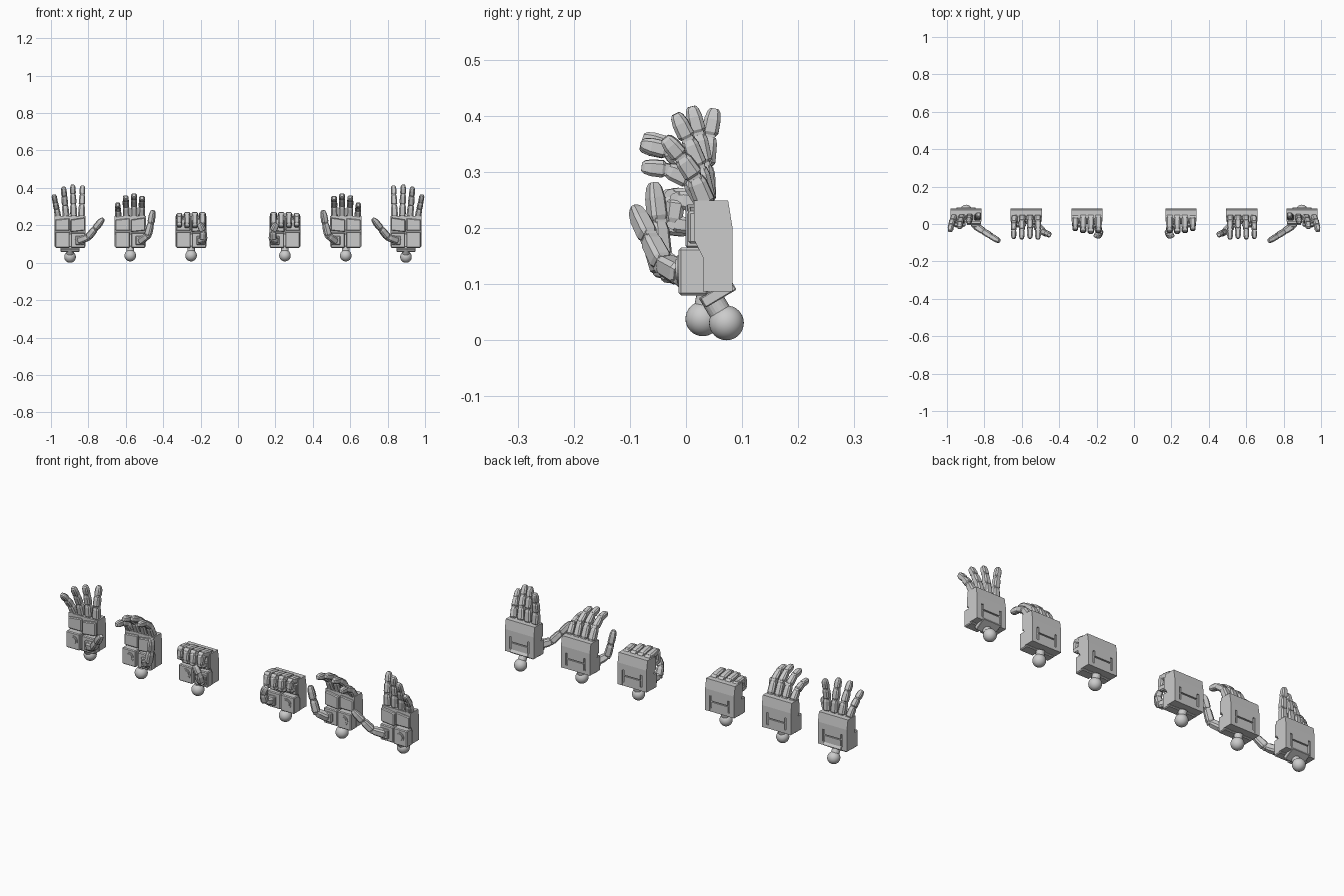
import bpy, bmesh, math
from mathutils import Vector, Matrix

if "Cube" in bpy.data.objects:
    bpy.data.objects.remove(bpy.data.objects["Cube"])


def finish(bm, name, bevel=0.0):
    """Turn a bmesh into an object mirrored over x = 0."""
    bmesh.ops.recalc_face_normals(bm, faces=bm.faces)
    me = bpy.data.meshes.new(name)
    bm.to_mesh(me)
    bm.free()
    ob = bpy.data.objects.new(name, me)
    bpy.context.collection.objects.link(ob)
    if bevel:
        b = ob.modifiers.new("bevel", 'BEVEL')
        b.width, b.segments, b.limit_method = bevel, 1, 'ANGLE'
    ob.modifiers.new("mirror", 'MIRROR')
    return ob


def box(bm, x0, x1, y0, y1, z0, z1):
    m = Matrix.Translation(((x0 + x1) / 2, (y0 + y1) / 2, (z0 + z1) / 2))
    m = m @ Matrix.Diagonal((x1 - x0, y1 - y0, z1 - z0, 1))
    bmesh.ops.create_cube(bm, size=1, matrix=m)


def prism(bm, pts, axis, a, b):
    """Extrude a 2D outline along x (points are y,z) or along y (points are x,z)."""
    at = (lambda p, t: (t, p[0], p[1])) if axis == 'x' else (lambda p, t: (p[0], t, p[1]))
    lo = [bm.verts.new(at(p, a)) for p in pts]
    hi = [bm.verts.new(at(p, b)) for p in pts]
    bm.faces.new(lo)
    bm.faces.new(hi[::-1])
    for i in range(len(pts)):
        j = (i + 1) % len(pts)
        bm.faces.new((lo[i], lo[j], hi[j], hi[i]))


def rod(bm, center, axis, r, length, seg=16):
    rot = Vector((0, 0, 1)).rotation_difference(Vector(axis)).to_matrix().to_4x4()
    bmesh.ops.create_cone(bm, cap_ends=True, segments=seg, radius1=r, radius2=r,
                          depth=length, matrix=Matrix.Translation(center) @ rot)


MID = [(0.0, .78), (.12, 1.0), (.8, .93), (1.0, .74)]
TIP = [(0.0, .78), (.12, 1.0), (.6, .96), (.88, .76), (1.0, .48)]


def segment(bm, p, q, side, w, d, rings):
    """Armoured finger piece: chamfered-rectangle loft from p to q."""
    ax = (q - p).normalized()
    side = (side - ax * side.dot(ax)).normalized()
    up = ax.cross(side)
    oct8 = [(1, .6), (.6, 1), (-.6, 1), (-1, .6), (-1, -.6), (-.6, -1), (.6, -1), (1, -.6)]
    loops = [[bm.verts.new(p.lerp(q, t) + side * (a * s * w / 2) + up * (b * s * d / 2))
              for a, b in oct8] for t, s in rings]
    for lo, hi in zip(loops, loops[1:]):
        for i in range(8):
            j = (i + 1) % 8
            bm.faces.new((lo[i], lo[j], hi[j], hi[i]))
    bm.faces.new(loops[0][::-1])
    bm.faces.new(loops[-1])


def chain(name, pts, side, w, d):
    """Joined pieces with a hinge pin at every joint."""
    bm = bmesh.new()
    n = len(pts) - 1
    for i in range(n):
        k = 1 - .08 * i
        p, q = pts[i], pts[i + 1]
        gap = (q - p).normalized() * .002
        segment(bm, p + gap, q if i == n - 1 else q - gap, side, w * k, d * k,
                TIP if i == n - 1 else MID)
        rod(bm, p, side, d * k * .36, w * k * .8, 12)
    finish(bm, name)


# pose: hand x, finger bend angles, splay, thumb points, wrist angle and length
LEN = [(.064, .054, .05), (.068, .055, .050), (.064, .054, .05), (.054, .044, .045)]
BASE_X = (-.061, -.020, .021, .063)
POSES = {
    "fist": (.251, [(80, 172, 262)] * 4, (0, 0, 0, 0),
             [(-.052, -.008, .12), (-.066, -.042, .122), (-.066, -.058, .168), (-.045, -.062, .21)],
             -12, .048),
    "relaxed": (.576, [(24, 52, 80), (21, 48, 72), (23, 52, 76), (34, 66, 84)], (-1, 0, 2, 4),
                [(-.052, -.008, .115), (-.094, -.045, .145), (-.11, -.05, .21), (-.122, -.058, .28)],
                -12, .048),
    "open": (.898, [(1, -7, -11), (4, 10, 14), (12, 21, 26), (22, 34, 40)], (-2, 2, 5, 11),
             [(-.048, -.008, .118), (-.098, -.042, .137), (-.135, -.066, .183), (-.177, -.092, .236)],
             30.6, .063),
}

for pose, (cx, bends, splay, thumb, w_ang, w_len) in POSES.items():
    # palm shell
    bm = bmesh.new()
    prism(bm, [(.014, .249), (.072, .249), (.076, .2), (.076, .087), (.03, .087),
               (.03, .148), (.014, .18)], 'x', cx - .083, cx + .083)
    finish(bm, pose + "_palm_shell")

    # back plates, separated by a U-shaped groove
    bm = bmesh.new()
    prism(bm, [(.07, .249), (.075, .249), (.083, .2), (.083, .168), (.07, .168)],
          'x', cx - .083, cx + .083)
    for s in (-1, 1):
        x0, x1 = sorted((cx + s * .057, cx + s * .083))
        box(bm, x0, x1, .07, .083, .087, .1685)
    box(bm, cx - .046, cx + .046, .07, .083, .143, .1685)
    box(bm, cx - .046, cx + .046, .07, .082, .087, .137)
    box(bm, cx - .058, cx + .058, .07, .082, .087, .105)
    finish(bm, pose + "_back_plates")

    # palm pads: heel, thumb mount and two slanted upper pads
    bm = bmesh.new()
    box(bm, cx + .002, cx + .08, -.013, .04, .08, .165)
    box(bm, cx - .08, cx - .004, -.006, .04, .08, .16)
    box(bm, cx - .076, cx - .028, -.018, .03, .095, .143)
    prism(bm, [(cx - .08, .172), (cx - .003, .164), (cx - .003, .23), (cx - .08, .242)],
          'y', -.001, .03)
    prism(bm, [(cx + .003, .172), (cx + .08, .172), (cx + .08, .23), (cx + .003, .238)],
          'y', .004, .03)
    finish(bm, pose + "_palm_pads", .004)

    # round palm cap
    bm = bmesh.new()
    rod(bm, (cx + .038, -.01, .126), (0, 1, 0), .025, .012, 24)
    rod(bm, (cx + .038, -.012, .126), (0, 1, 0), .018, .014, 24)
    finish(bm, pose + "_palm_cap")

    # wrist neck, tilted collar and ball joint
    a = math.radians(w_ang)
    pivot = Vector((cx, .04, .085))
    down = Vector((0, math.sin(a), -math.cos(a)))
    bm = bmesh.new()
    rod(bm, pivot + down * w_len / 2, down, .02, w_len, 20)
    if pose == "open":
        m = Matrix.Translation(pivot + Vector((0, .016, 0)) + down * .003)
        m = m @ Matrix.Rotation(a, 4, 'X') @ Matrix.Diagonal((.1, .064, .02, 1))
        bmesh.ops.create_cube(bm, size=1, matrix=m)
    finish(bm, pose + "_wrist_neck", .002)
    bm = bmesh.new()
    bmesh.ops.create_uvsphere(bm, u_segments=32, v_segments=16, radius=.031,
                              matrix=Matrix.Translation(pivot + down * w_len))
    for f in bm.faces:
        f.smooth = True
    finish(bm, pose + "_wrist_ball")

    # fingers
    for i, finger in enumerate(("index", "middle", "ring", "pinky")):
        s = math.radians(splay[i])
        side = Vector((math.cos(s), 0, -math.sin(s)))
        up = Vector((math.sin(s), 0, math.cos(s)))
        pts = [Vector((cx + BASE_X[i], .036, .246 - (.004 if i == 3 else 0)))]
        for length, ang in zip(LEN[i], bends[i]):
            t = math.radians(ang)
            pts.append(pts[-1] + (up * math.cos(t) + Vector((0, -math.sin(t), 0))) * length)
        chain(f"{pose}_{finger}_finger", pts, side, .037 if i < 3 else .034, .036)

    # thumb
    pts = [Vector((cx + x, y, z)) for x, y, z in thumb]
    side = (pts[3] - pts[1]).cross(Vector((.5, -1, 0))).normalized()
    chain(pose + "_thumb", pts, side, .04, .038)
